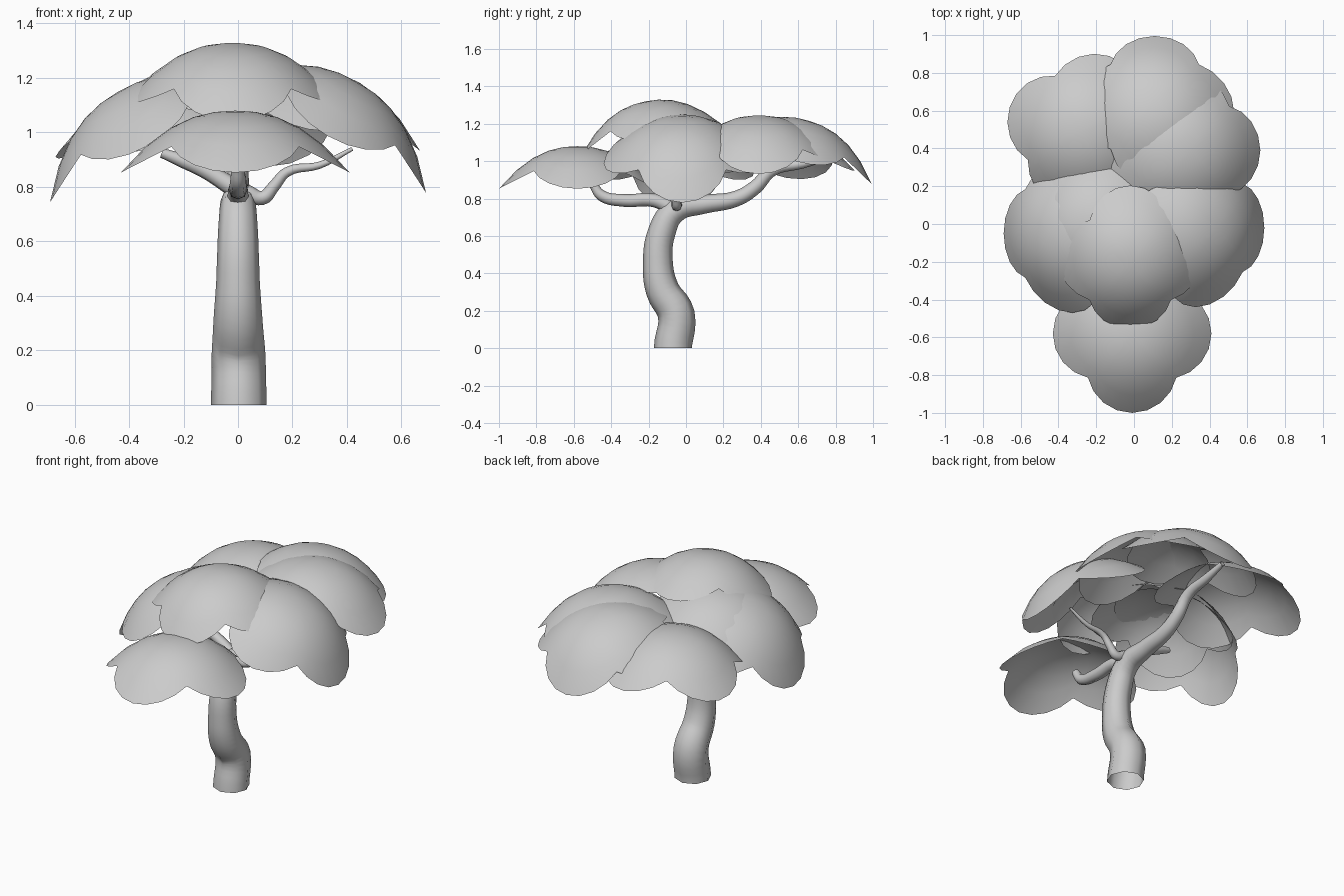
import bpy, bmesh
from math import cos, sin, pi, radians, sqrt
from mathutils import Matrix, Vector

if "Cube" in bpy.data.objects:
    bpy.data.objects.remove(bpy.data.objects["Cube"])


def limb(name, points):
    """Tapered tube through (x, y, z, radius) points."""
    cu = bpy.data.curves.new(name, 'CURVE')
    cu.dimensions = '3D'
    cu.bevel_depth = 1.0
    cu.bevel_resolution = 2
    cu.resolution_u = 5
    sp = cu.splines.new('BEZIER')
    sp.bezier_points.add(len(points) - 1)
    for bp, (x, y, z, r) in zip(sp.bezier_points, points):
        bp.co = (x, y, z)
        bp.radius = r
        bp.handle_left_type = bp.handle_right_type = 'AUTO'
    if points[0][2] == 0:  # level cut at the ground
        bp = sp.bezier_points[0]
        bp.handle_left_type = bp.handle_right_type = 'FREE'
        bp.handle_left = bp.co - Vector((0, 0, 0.06))
        bp.handle_right = bp.co + Vector((0, 0, 0.06))
    ob = bpy.data.objects.new(name, cu)
    bpy.context.collection.objects.link(ob)
    return ob


def clump(name, apex, lean_dir=0, lean=0, spin=0, scale=1.0):
    """Thin four-lobed drooping leaf canopy, leaning toward lean_dir (degrees)."""
    d, rho, segs, rings = 0.18, 0.24, 32, 5
    bm = bmesh.new()
    top = bm.verts.new((0, 0, 0))
    prev = None
    for i in range(1, rings + 1):
        ring = []
        for j in range(segs):
            a = 2 * pi * j / segs
            phi = (a + pi / 4) % (pi / 2) - pi / 4
            edge = d * cos(phi) + sqrt(rho**2 - (d * sin(phi))**2)
            t = i / rings
            # inner rings are round, outer ones follow the lobes
            r = t * (0.36 + (edge - 0.36) * t)
            ring.append(bm.verts.new((r * cos(a), r * sin(a), -1.6 * r ** 2.25)))
        for j in range(segs):
            k = (j + 1) % segs
            if prev:
                bm.faces.new((prev[j], ring[j], ring[k], prev[k]))
            else:
                bm.faces.new((top, ring[j], ring[k]))
        prev = ring
    for f in bm.faces:
        f.smooth = True
    az = radians(lean_dir)
    axis = Vector((-sin(az), cos(az), 0))
    bm.transform(Matrix.Translation(apex) @ Matrix.Rotation(radians(lean), 4, axis)
                 @ Matrix.Rotation(radians(spin), 4, 'Z') @ Matrix.Scale(scale, 4))
    me = bpy.data.meshes.new(name)
    bm.to_mesh(me)
    bm.free()
    ob = bpy.data.objects.new(name, me)
    bpy.context.collection.objects.link(ob)


# Trunk sweeping into the main rear bough
limb("trunk", [(.003, -.07, 0, .102), (.002, -.052, .18, .099), (0, -.125, .31, .09),
               (0, -.15, .45, .08), (0, -.13, .62, .074), (0, -.06, .735, .066),
               (0, .1, .77, .05), (0, .27, .80, .042), (0, .37, .86, .038),
               (0, .46, .95, .032), (0, .62, .985, .025), (0, .76, 1.02, .015)])

# Side branches
limb("front_branch", [(0, -.06, .74, .04), (0, -.17, .79, .036), (0, -.33, .79, .034),
                      (0, -.45, .815, .03), (0, -.5, .88, .022)])
limb("right_branch", [(.03, -.05, .78, .03), (.09, -.05, .76, .026), (.13, -.05, .8, .022),
                      (.18, -.05, .855, .018), (.3, -.05, .88, .013), (.42, -.05, .94, .007)])
limb("left_branch", [(-.02, -.05, .8, .035), (-.11, -.04, .855, .03),
                     (-.2, -.04, .895, .026), (-.28, -.04, .925, .018)])

# Leaf canopy clumps
clump("front_leaves", (-.01, -.58, 1.08))
clump("top_leaves", (-.02, -.215, 1.32), -90, 11, 0, .92)
clump("back_leaves", (.11, .66, 1.215), 90, 17)
clump("right_back_leaves", (.30, .39, 1.235), 0, 11)
clump("left_back_leaves", (-.28, .49, 1.165), 180, 5, -18)
clump("right_leaves", (.44, -.02, 1.185), 0, 30)
clump("left_leaves", (-.44, -.05, 1.15), 180, 30)
clump("left_upper_leaves", (-.27, -.02, 1.22), 180, 14, 45, .95)
